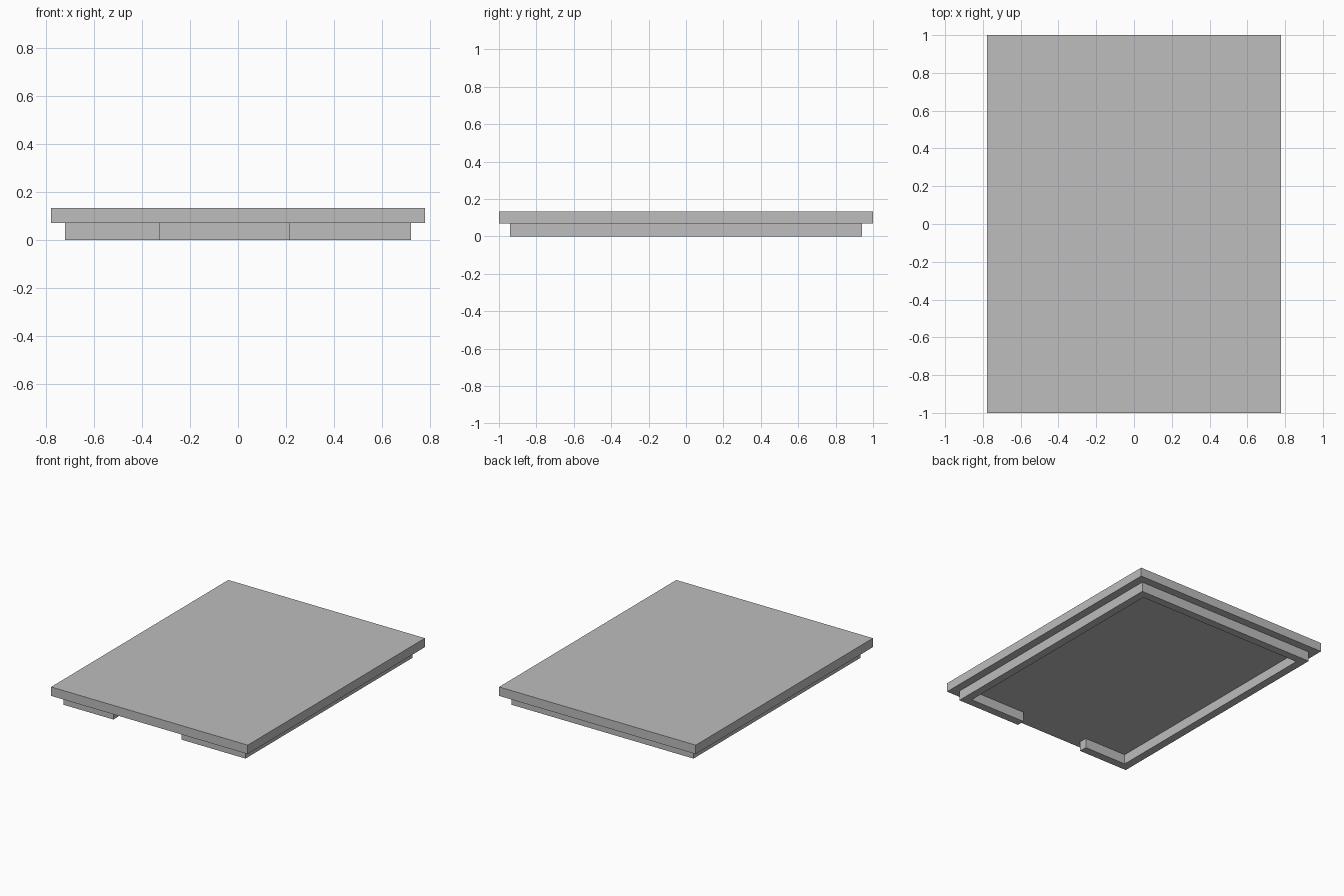
import bpy
import bmesh

cube = bpy.data.objects.get("Cube")
if cube:
    bpy.data.objects.remove(cube, do_unlink=True)

# Single grey material
grey = bpy.data.materials.new("plain grey")
grey.use_nodes = True
colour = (0.51, 0.51, 0.51, 1)
grey.diffuse_color = colour
grey.node_tree.nodes["Principled BSDF"].inputs["Base Color"].default_value = colour


def extrude_outline(name, outline, bottom, top):
    """Raise a closed plan outline into a solid prism."""
    bm = bmesh.new()
    face = bm.faces.new([bm.verts.new((x, y, bottom)) for x, y in outline])
    raised = bmesh.ops.extrude_face_region(bm, geom=[face], use_keep_orig=True)
    verts = [v for v in raised["geom"] if isinstance(v, bmesh.types.BMVert)]
    bmesh.ops.translate(bm, verts=verts, vec=(0, 0, top - bottom))
    bmesh.ops.recalc_face_normals(bm, faces=bm.faces)
    mesh = bpy.data.meshes.new(name)
    bm.to_mesh(mesh)
    bm.free()
    mesh.materials.append(grey)
    obj = bpy.data.objects.new(name, mesh)
    bpy.context.collection.objects.link(obj)
    return obj


def rectangle(x, y):
    return [(-x, -y), (-x, y), (x, y), (x, -y)]


HALF_X, HALF_Y = 0.777, 1.0
STEP = 0.058                      # roof overhang and wall thickness
WALL_TOP, ROOF_TOP = 0.07, 0.134
GAP_RIGHT, GAP_LEFT = -0.325, 0.213

# Flat roof slab
extrude_outline("roof_slab", rectangle(HALF_X, HALF_Y), WALL_TOP, ROOF_TOP)

# Perimeter wall with an off-centre opening in the front
out_x, out_y = HALF_X - STEP, HALF_Y - STEP
in_x, in_y = out_x - STEP, out_y - STEP
outer = [(GAP_RIGHT, -out_y)] + rectangle(out_x, out_y) + [(GAP_LEFT, -out_y)]
inner = [(GAP_RIGHT, -in_y)] + rectangle(in_x, in_y) + [(GAP_LEFT, -in_y)]
extrude_outline("perimeter_wall", outer + inner[::-1], 0, WALL_TOP)
